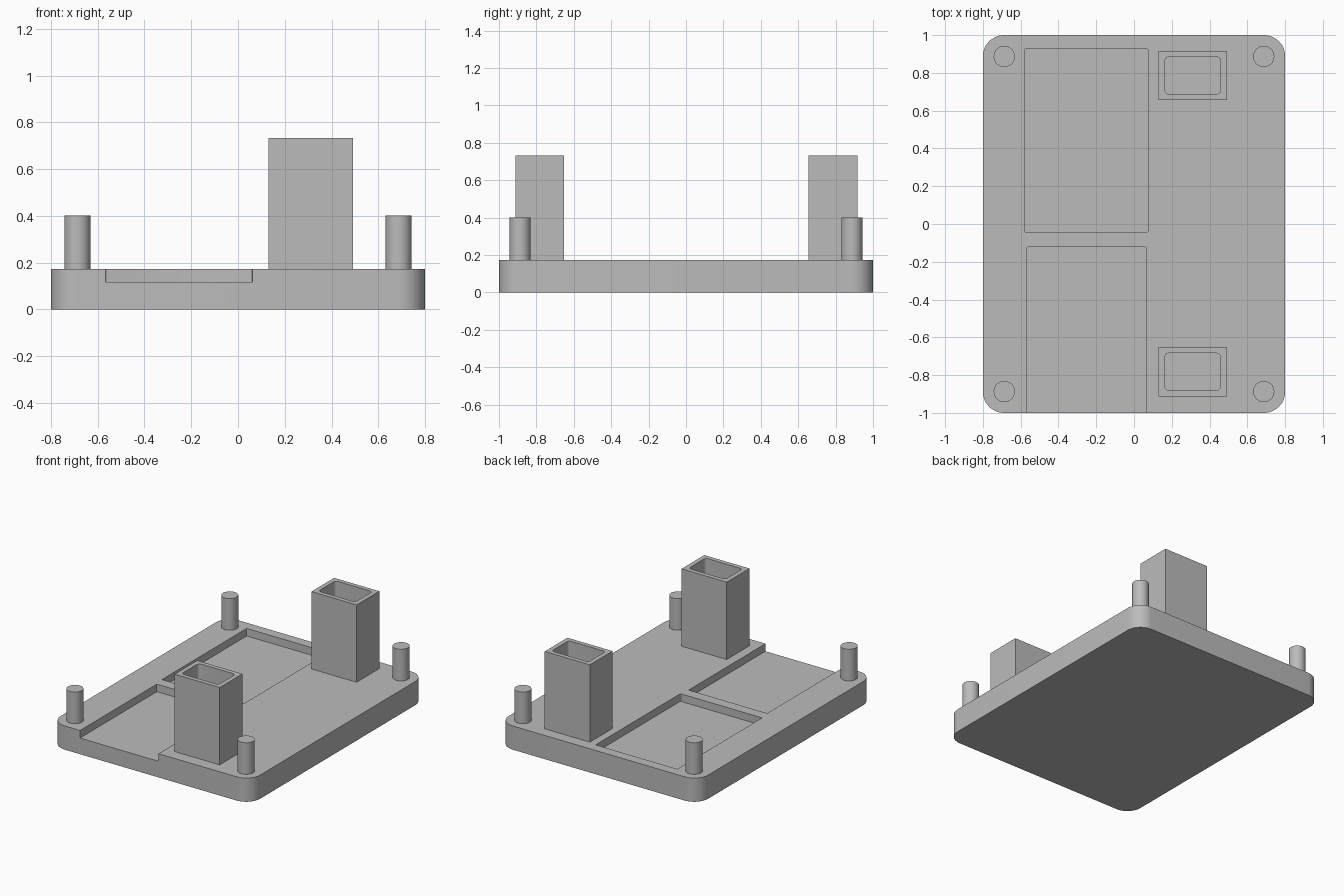
import bpy
import bmesh
from math import cos, sin, pi, radians

default = bpy.data.objects.get("Cube")
if default:
    bpy.data.objects.remove(default, do_unlink=True)

# Single plain grey material
grey = bpy.data.materials.new("plain grey")
grey.use_nodes = True
COLOUR = (0.5, 0.5, 0.5, 1)
grey.diffuse_color = COLOUR
grey.node_tree.nodes["Principled BSDF"].inputs["Base Color"].default_value = COLOUR

PLATE_TOP = 0.172
FLOOR = 0.117


def extrude_outline(name, outline, z0, z1):
    """Closed prism from a flat counter-clockwise outline."""
    bm = bmesh.new()
    base = bm.faces.new([bm.verts.new((x, y, z0)) for x, y in outline])
    top = bmesh.ops.extrude_face_region(bm, geom=[base])["geom"]
    verts = [g for g in top if isinstance(g, bmesh.types.BMVert)]
    bmesh.ops.translate(bm, verts=verts, vec=(0, 0, z1 - z0))
    bmesh.ops.recalc_face_normals(bm, faces=bm.faces)
    mesh = bpy.data.meshes.new(name)
    bm.to_mesh(mesh)
    bm.free()
    mesh.materials.append(grey)
    ob = bpy.data.objects.new(name, mesh)
    bpy.context.collection.objects.link(ob)
    return ob


def block(name, x, y, z, radius=0, steps=8):
    """Box over the x, y, z ranges, with rounded upright corners."""
    if radius == 0:
        outline = [(x[0], y[0]), (x[1], y[0]), (x[1], y[1]), (x[0], y[1])]
    else:
        centres = [(x[1] - radius, y[1] - radius), (x[0] + radius, y[1] - radius),
                   (x[0] + radius, y[0] + radius), (x[1] - radius, y[0] + radius)]
        outline = []
        for corner, (cx, cy) in enumerate(centres):
            for i in range(steps + 1):
                a = (corner + i / steps) * pi / 2
                outline.append((cx + radius * cos(a), cy + radius * sin(a)))
    return extrude_outline(name, outline, *z)


def activate(ob):
    bpy.ops.object.select_all(action="DESELECT")
    ob.select_set(True)
    bpy.context.view_layer.objects.active = ob


def cut(ob, cutter):
    cutter.hide_render = True
    mod = ob.modifiers.new("cut", "BOOLEAN")
    mod.operation = "DIFFERENCE"
    mod.solver = "EXACT"
    mod.object = cutter
    activate(ob)
    bpy.ops.object.modifier_apply(modifier=mod.name)
    bpy.data.objects.remove(cutter, do_unlink=True)


def smooth(ob):
    activate(ob)
    bpy.ops.object.shade_smooth_by_angle(angle=radians(30))


# Base plate with a closed rear pocket and a front pocket open at the edge
plate = block("base_plate", (-0.8, 0.8), (-1, 1), (0, PLATE_TOP), 0.112, 12)
cut(plate, block("rear_pocket_cutter", (-0.58, 0.075), (-0.043, 0.928),
                 (FLOOR, 0.3), 0.008, 3))
cut(plate, block("front_pocket_cutter", (-0.567, 0.063), (-1.2, -0.12),
                 (FLOOR, 0.3), 0.008, 3))
smooth(plate)

# Hollow rectangular towers
for side, y in (("front", -0.782), ("rear", 0.786)):
    tower = block(side + "_tower", (0.13, 0.492), (y - 0.13, y + 0.13),
                  (PLATE_TOP - 0.01, 0.733))
    cut(tower, block("socket_cutter", (0.163, 0.459), (y - 0.098, y + 0.098),
                     (PLATE_TOP, 0.9), 0.022, 5))
    smooth(tower)

# Round corner pegs
for side, y in (("front", -0.887), ("rear", 0.887)):
    for hand, x in (("right", -0.687), ("left", 0.687)):
        circle = [(x + 0.056 * cos(2 * pi * i / 40), y + 0.056 * sin(2 * pi * i / 40))
                  for i in range(40)]
        smooth(extrude_outline(f"{side}_{hand}_peg", circle, PLATE_TOP - 0.01, 0.401))
